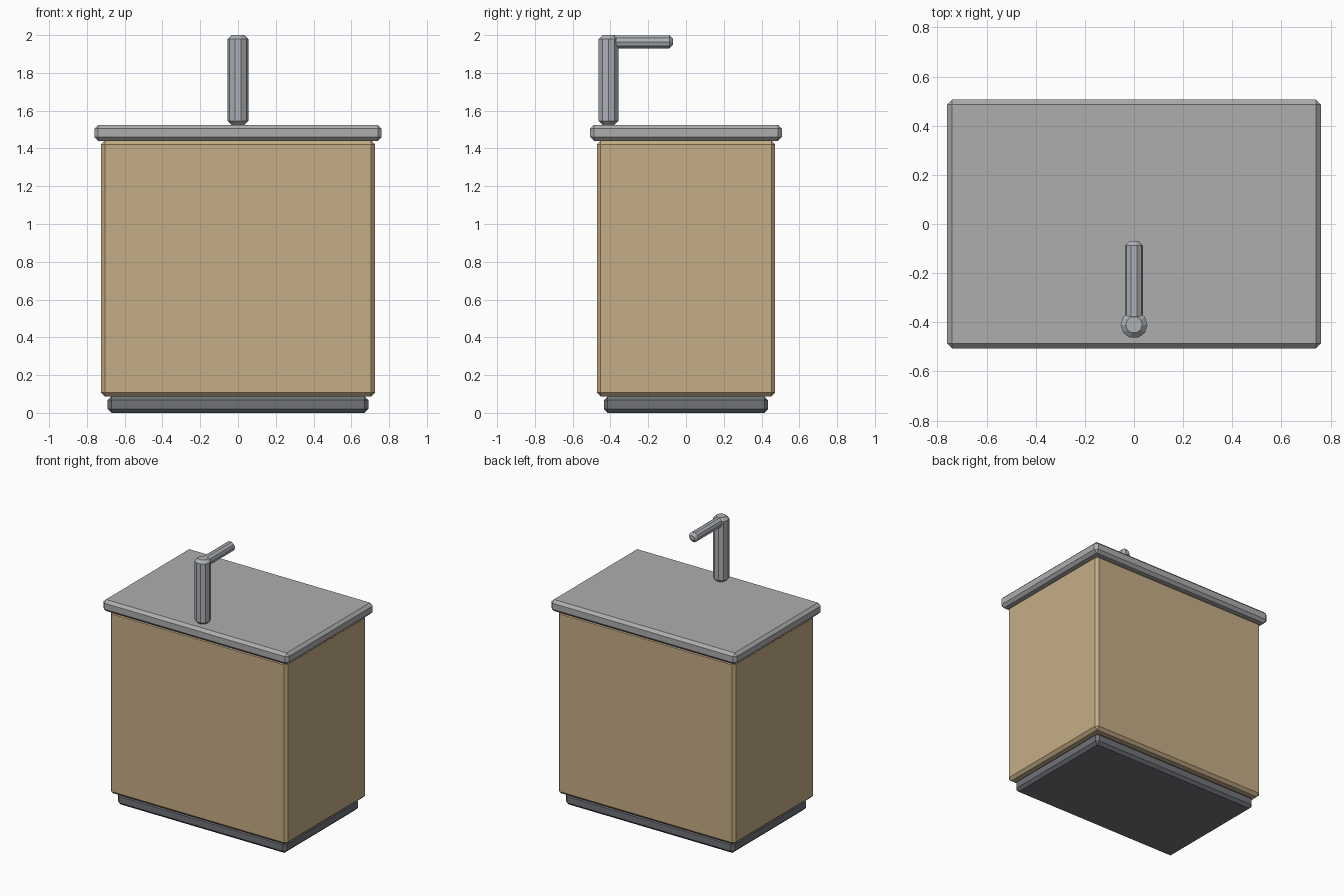
import bpy, bmesh
from math import pi
from mathutils import Matrix

if "Cube" in bpy.data.objects:
    bpy.data.objects.remove(bpy.data.objects["Cube"])


def material(name, rgb):
    m = bpy.data.materials.new(name)
    m.diffuse_color = (*rgb, 1)
    m.use_nodes = True
    m.node_tree.nodes["Principled BSDF"].inputs["Base Color"].default_value = m.diffuse_color
    return m


def finish(name, bm, mat):
    bmesh.ops.recalc_face_normals(bm, faces=bm.faces)
    mesh = bpy.data.meshes.new(name)
    bm.to_mesh(mesh)
    bm.free()
    mesh.materials.append(mat)
    obj = bpy.data.objects.new(name, mesh)
    bpy.context.collection.objects.link(obj)
    return obj


def box(name, hx, hy, z0, z1, mat, bevel=0.02):
    bm = bmesh.new()
    bmesh.ops.create_cube(bm, size=1)
    for v in bm.verts:
        v.co = (v.co.x * 2 * hx, v.co.y * 2 * hy, z0 + (v.co.z + 0.5) * (z1 - z0))
    bmesh.ops.bevel(bm, geom=bm.edges[:], offset=bevel, segments=1, affect='EDGES')
    return finish(name, bm, mat)


def pipe(name, radius, length, matrix, mat, sides=10, chamfer=0.02):
    bm = bmesh.new()
    bmesh.ops.create_cone(bm, cap_ends=True, segments=sides, radius1=radius,
                          radius2=radius, depth=length,
                          matrix=Matrix.Rotation(pi / 2, 4, 'Z'))
    rims = [e for e in bm.edges if any(len(f.verts) == sides for f in e.link_faces)]
    bmesh.ops.bevel(bm, geom=rims, offset=chamfer, segments=1, affect='EDGES')
    bm.transform(matrix)
    return finish(name, bm, mat)


wood = material("wood", (0.56, 0.42, 0.24))
stone = material("stone", (0.42, 0.42, 0.42))
dark = material("dark_plinth", (0.16, 0.17, 0.19))
metal = material("metal", (0.42, 0.44, 0.47))

# Cabinet
box("plinth", 0.69, 0.435, 0.0, 0.087, dark)
box("cabinet_body", 0.725, 0.472, 0.087, 1.442, wood)
box("countertop", 0.76, 0.507, 1.44, 1.525, stone)

# Tap
pipe("tap_post", 0.055, 0.475, Matrix.Translation((0, -0.41, 1.7625)), metal)
pipe("tap_spout", 0.037, 0.34,
     Matrix.Translation((0, -0.24, 1.964)) @ Matrix.Rotation(pi / 2, 4, 'X'), metal,
     chamfer=0.018)
